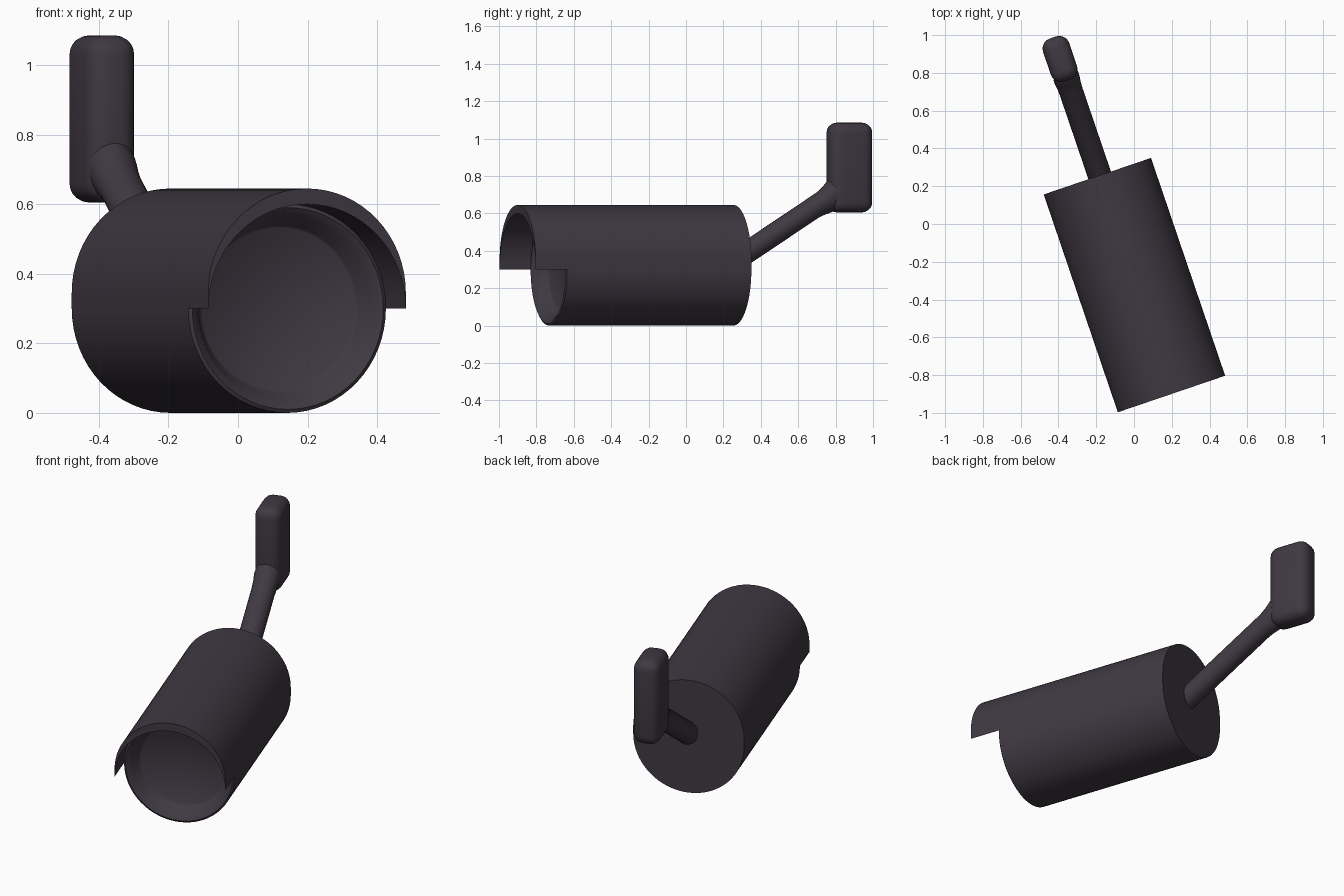
import bpy, bmesh, math
from mathutils import Matrix

cube = bpy.data.objects.get("Cube")
if cube:
    bpy.data.objects.remove(cube)

shell = bpy.data.materials.new("dark_plum_grey")
shell.use_nodes = True
colour = (0.05, 0.04, 0.054, 1)
shell.diffuse_color = colour
shell.node_tree.nodes["Principled BSDF"].inputs["Base Color"].default_value = colour

# The whole camera is built along local y, then swung about its back face
PLACE = Matrix.Translation((-0.194, 0.253, 0)) @ Matrix.Rotation(math.radians(18.8), 4, 'Z')
R = 0.3           # body radius
AXIS = 0.3        # height of the body axis
RIM = -1.046      # front rim of the body
HOOD = -1.218     # front edge of the hood
RISE = 0.045      # hood thickness at the top


def finish(name, bm, angle=45):
    bmesh.ops.recalc_face_normals(bm, faces=bm.faces)
    mesh = bpy.data.meshes.new(name)
    bm.to_mesh(mesh)
    bm.free()
    obj = bpy.data.objects.new(name, mesh)
    bpy.context.collection.objects.link(obj)
    mesh.materials.append(shell)
    obj.matrix_world = PLACE
    bpy.ops.object.select_all(action='DESELECT')
    obj.select_set(True)
    bpy.context.view_layer.objects.active = obj
    bpy.ops.object.shade_smooth_by_angle(angle=math.radians(angle))
    return obj


def loft(name, rings):
    """Skin a row of closed rings and cap both ends."""
    bm = bmesh.new()
    rows = [[bm.verts.new(p) for p in ring] for ring in rings]
    n = len(rows[0])
    for a, b in zip(rows, rows[1:]):
        for i in range(n):
            j = (i + 1) % n
            bm.faces.new((a[i], a[j], b[j], b[i]))
    bm.faces.new(rows[0])
    bm.faces.new(rows[-1])
    return finish(name, bm)


def ellipse(x, y, z, rx, rz, n):
    turn = [2 * math.pi * i / n for i in range(n)]
    return [(x + rx * math.cos(t), y, z + rz * math.sin(t)) for t in turn]


# Body with a rounded rim and recessed lens
profile = [(R, 0), (R, RIM + 0.006), (0.29, RIM), (0.265, RIM + 0.016),
           (0.24, RIM + 0.08), (0.232, RIM + 0.087)]
loft("camera_body", [ellipse(0, y, AXIS, r, r, 64) for r, y in profile])

# Sun hood: a crescent over the top half, running past the rim
half = [math.pi * i / 32 for i in range(33)]
arc = [(R * math.cos(t), R * math.sin(t)) for t in half]
section = [(x, AXIS + RISE + z) for x, z in arc]
section += [(x, AXIS + z) for x, z in reversed(arc)]
bm = bmesh.new()
rows = [[bm.verts.new((x, y, z)) for x, z in section] for y in (HOOD, 0)]
n = len(section)
for i in range(n):
    j = (i + 1) % n
    bm.faces.new((rows[0][i], rows[0][j], rows[1][j], rows[1][i]))
for row in rows:
    for i in range(len(half) - 1):
        bm.faces.new((row[i], row[i + 1], row[n - 2 - i], row[n - 1 - i]))
finish("sun_hood", bm)

# Sloping arm, flared where it meets the wall mount
SIDE = 0.013
arm = [(-0.05, 0.313, 0.063, 0.07), (0.47, 0.643, 0.063, 0.07),
       (0.505, 0.667, 0.065, 0.077), (0.535, 0.69, 0.069, 0.09),
       (0.56, 0.70, 0.069, 0.09)]
loft("support_arm", [ellipse(SIDE, y, z, rx, rz, 24) for y, z, rx, rz in arm])

# Rounded wall mount block
bm = bmesh.new()
bmesh.ops.create_cube(bm, size=1, matrix=Matrix.Translation((SIDE, 0.651, 0.845))
                      @ Matrix.Diagonal((0.146, 0.24, 0.48, 1)))
bmesh.ops.bevel(bm, geom=bm.edges[:], offset=0.055, segments=5,
                profile=0.5, affect='EDGES')
finish("wall_mount", bm)
